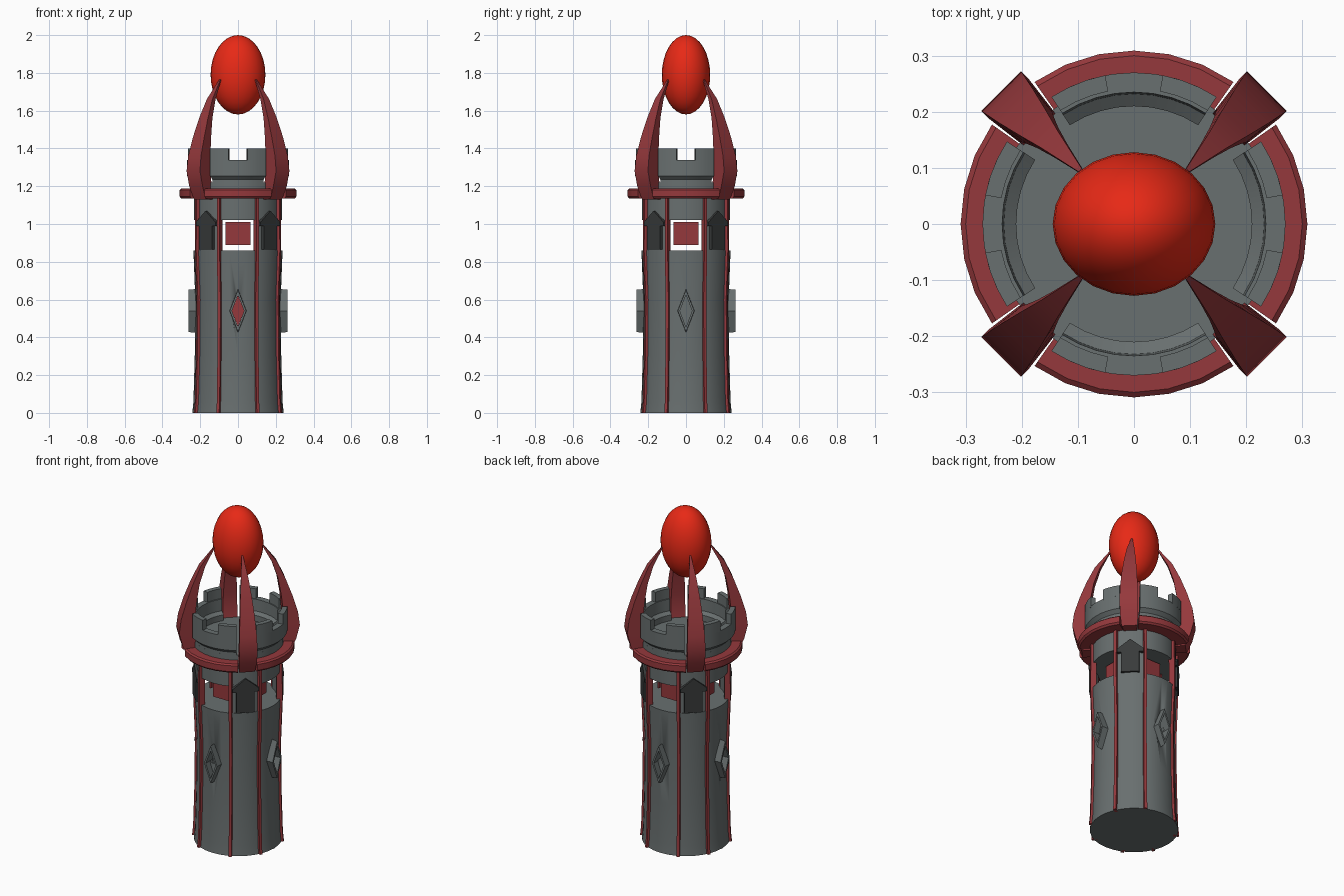
import bpy, bmesh
from math import sin, cos, radians, pi
from mathutils import Matrix, Vector

if "Cube" in bpy.data.objects:
    bpy.data.objects.remove(bpy.data.objects["Cube"], do_unlink=True)


def material(name, rgb):
    m = bpy.data.materials.new(name)
    m.use_nodes = True
    m.diffuse_color = (*rgb, 1)
    m.node_tree.nodes["Principled BSDF"].inputs["Base Color"].default_value = (*rgb, 1)
    return m


STONE = material("grey stone", (0.14, 0.16, 0.16))
RED = material("dark red trim", (0.30, 0.04, 0.045))
DARK = material("charcoal", (0.04, 0.043, 0.043))
ORB = material("bright red", (0.80, 0.022, 0.008))


def finish(name, bm, mat, smooth=True):
    bmesh.ops.recalc_face_normals(bm, faces=bm.faces)
    me = bpy.data.meshes.new(name)
    bm.to_mesh(me)
    bm.free()
    me.materials.append(mat)
    if smooth:
        me.shade_smooth()
        me.set_sharp_from_angle(angle=radians(30))
    ob = bpy.data.objects.new(name, me)
    bpy.context.collection.objects.link(ob)
    return ob


def loft(name, sections, mat, loop=False, turn=0, smooth=True):
    """Skin a row of equal rings; loop joins last to first, else the ends are capped."""
    bm = bmesh.new()
    rings = [[bm.verts.new(p) for p in s] for s in sections]
    n = len(rings[0])
    for a, b in zip(rings, rings[1:] + (rings[:1] if loop else [])):
        for i in range(n):
            bm.faces.new((a[i], a[(i + 1) % n], b[(i + 1) % n], b[i]))
    if not loop:
        bm.faces.new(rings[0])
        bm.faces.new(rings[-1])
    bm.transform(Matrix.Rotation(radians(turn), 4, "Z"))
    return finish(name, bm, mat, smooth)


def arc(name, profile, a0, a1, steps, mat, turn=0):
    """Sweep an (r, z) profile between two angles measured from the front."""
    angles = [radians(a0 + (a1 - a0) * i / steps) for i in range(steps + 1)]
    return loft(name, [[(r * sin(a), -r * cos(a), z) for r, z in profile] for a in angles],
                mat, turn=turn)


def drum(name, profile, mat, sides=32):
    """Solid of stacked circles from (r, z) pairs."""
    return loft(name, [[(r * sin(2 * pi * i / sides), -r * cos(2 * pi * i / sides), z)
                        for i in range(sides)] for r, z in profile], mat)


def box(r0, r1, z0, z1):
    return [(r0, z0), (r1, z0), (r1, z1), (r0, z1)]


def plate(name, outline, y0, y1, mat, turn=0):
    """Extrude an (x, z) outline along y."""
    return loft(name, [[(x, y, z) for x, z in outline] for y in (y0, y1)], mat, turn=turn)


def diamond(w, h, z=0.54):
    return [(w, z), (0, z + h), (-w, z), (0, z - h)]


# Tower shaft, with diamond window tunnels
shaft_profile = [(0.242, 0), (0.236, 0.06), (0.229, 0.3), (0.226, 0.6), (0.236, 0.86)]
shaft = drum("tower_shaft", shaft_profile, STONE)
for turn in (0, 90):
    cutter = plate("window_cutter", diamond(0.032, 0.085), -0.4, 0.4, STONE, turn)
    cutter.hide_render = True
    mod = shaft.modifiers.new("window", "BOOLEAN")
    mod.operation, mod.solver, mod.object = "DIFFERENCE", "EXACT", cutter
    bpy.context.view_layer.objects.active = shaft
    bpy.ops.object.modifier_apply(modifier=mod.name)
    bpy.data.objects.remove(cutter, do_unlink=True)

# Gallery ceiling drum and roof floor
drum("upper_drum", [(0.232, 1.02), (0.232, 1.14), (0.25, 1.16), (0.25, 1.22)], STONE)

# Claw stations: inner radius, outer radius, half width, height
claw_path = [(0.22, 0.285, 0.044, 1.13), (0.235, 0.315, 0.05, 1.2), (0.25, 0.335, 0.05, 1.28),
             (0.245, 0.325, 0.048, 1.36), (0.235, 0.295, 0.042, 1.46), (0.218, 0.258, 0.033, 1.56),
             (0.185, 0.213, 0.021, 1.66), (0.128, 0.136, 0.004, 1.765)]

for k, side in enumerate(("front", "left", "back", "right")):
    t = 90 * k

    # Diamond window frame and pane
    corners = zip(diamond(0.046, 0.118), diamond(0.032, 0.085))
    frame = [[(ox, -0.2, oz), (ox * 0.95, -0.262, 0.54 + (oz - 0.54) * 0.95),
              (ix, -0.262, iz), (ix, -0.2, iz)] for (ox, oz), (ix, iz) in corners]
    loft(side + "_window_frame", frame, STONE, loop=True, turn=t, smooth=False)
    w = 0.032 if k % 2 == 0 else 0.026
    plate(side + "_window_pane", diamond(w, w * 2.6), -0.145, -0.135, RED, t)

    # Hanging red panel inside the gallery opening
    plate(side + "_gallery_panel", [(-0.065, 0.89), (0.065, 0.89), (0.065, 1.01), (-0.065, 1.01)],
          -0.145, -0.135, RED, t)

    # Gallery pier with a dark pointed doorway on the diagonal
    arc(side + "_gallery_pier", box(0.21, 0.232, 0.85, 1.03), 27, 63, 4, STONE, t)
    door = [(-0.05, 0.865), (0.05, 0.865), (0.05, 0.99), (0.073, 0.99), (0.073, 1.01),
            (0, 1.07), (-0.073, 1.01), (-0.073, 0.99), (-0.05, 0.99)]
    plate(side + "_doorway", door, -0.243, -0.215, DARK, t + 45)

    # Vertical red ribs following the shaft
    for a in (-25, 25):
        rib = [[(x, -(r + d), z) for x, d in ((-0.011, -0.02), (0.011, -0.02),
                                              (0.008, 0.012), (-0.008, 0.012))]
               for r, z in shaft_profile + [(0.234, 1.15)]]
        loft(side + "_rib", rib, RED, turn=t + a)

    # Red collar segment
    arc(side + "_collar", [(0.23, 1.135), (0.3, 1.135), (0.309, 1.145), (0.309, 1.18),
                           (0.3, 1.188), (0.23, 1.188)], -35, 35, 6, RED, t)

    # Parapet with a flared lip and two merlons
    arc(side + "_parapet", [(0.21, 1.2), (0.25, 1.2), (0.25, 1.235), (0.27, 1.255), (0.27, 1.34),
                            (0.235, 1.34), (0.232, 1.27), (0.21, 1.255)], -33, 33, 8, STONE, t)
    for a in (-33, 11):
        arc(side + "_merlon", box(0.241, 0.27, 1.335, 1.4), a, a + 22, 3, STONE, t)

    # Curved claw on the diagonal
    claw = [[(-w, -ro, z), (w, -ro, z), (w * 0.8, -ri, z), (-w * 0.8, -ri, z)]
            for ri, ro, w, z in claw_path]
    loft(side + "_claw", claw, RED, turn=t + 45)

# Floating orb
bm = bmesh.new()
bmesh.ops.create_uvsphere(bm, u_segments=24, v_segments=16, radius=1)
bmesh.ops.scale(bm, vec=Vector((0.145, 0.128, 0.21)), verts=bm.verts)
bmesh.ops.translate(bm, vec=Vector((0, 0, 1.79)), verts=bm.verts)
finish("orb", bm, ORB)
